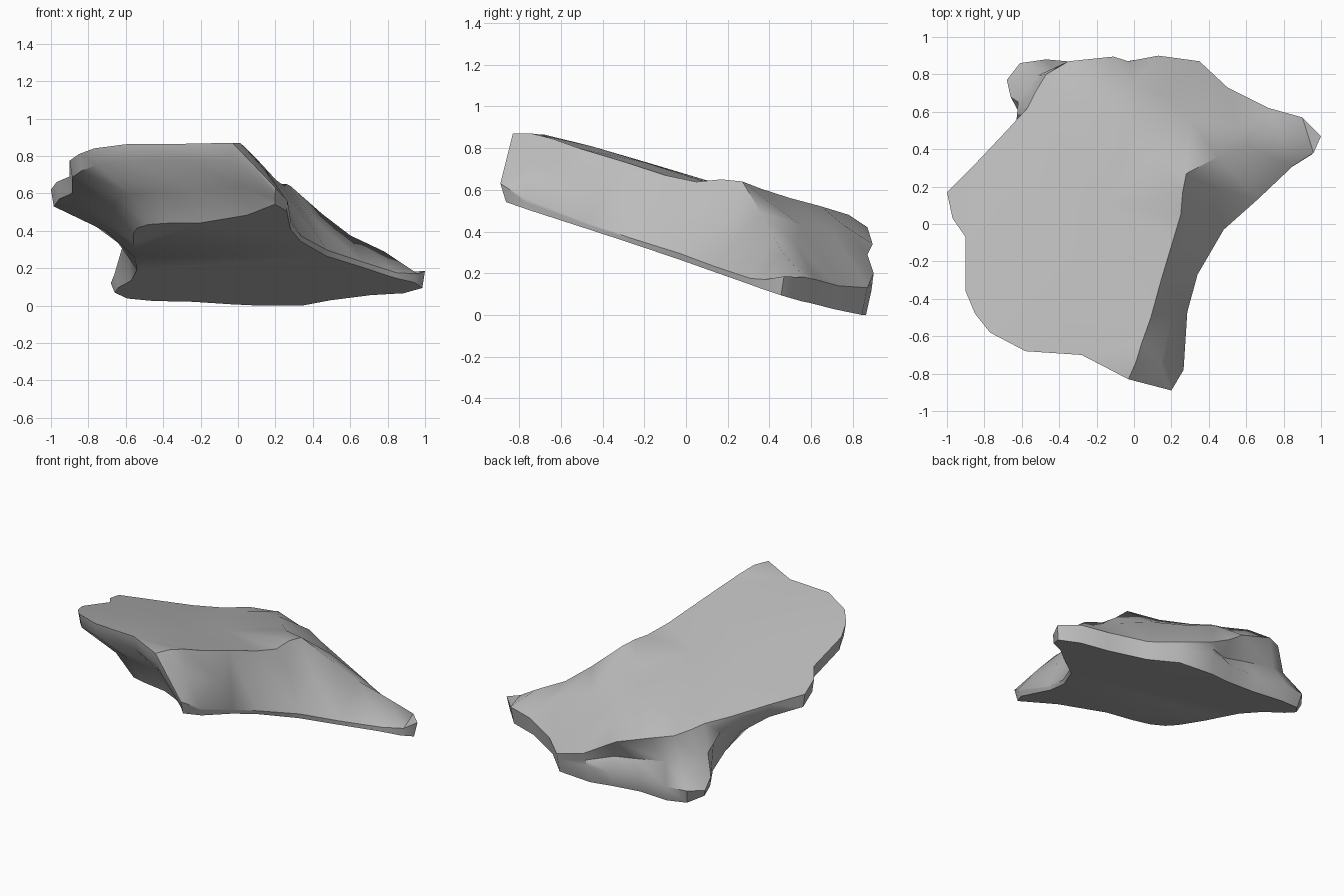
import bpy, bmesh, math
from mathutils import Vector
from mathutils.geometry import delaunay_2d_cdt

if "Cube" in bpy.data.objects:
    bpy.data.objects.remove(bpy.data.objects["Cube"])

# One flat stone colour
stone = bpy.data.materials.new("stone_grey")
stone.diffuse_color = (0.5, 0.5, 0.5, 1)
stone.use_nodes = True
stone.node_tree.nodes["Principled BSDF"].inputs["Base Color"].default_value = stone.diffuse_color


def base(x, y):
    """Tilted flat underside of the slab."""
    tilt = 0.05 * min(x, .28) + 0.03 * max(x - .28, 0)
    return Vector((x, y, max(0.0, 0.275 - 0.32 * y - tilt)))


# Thin right edge, from the front tip round the right tip: rim points
right_edge = [
    (.20, -.89, .63), (.265, -.78, .56), (.285, -.47, .44), (.34, -.27, .37),
    (.48, -.03, .295), (.66, .13, .235), (.85, .31, .175), (.96, .38, .17),
    (1.0, .47, .185), (.90, .57, .18), (.72, .62, .17), (.50, .73, .14),
    (.35, .87, .13)]

# Undercut back edge: rim point, then top of the foot below it
back_edge = [
    (.13, .90, .20, .11, .89, .12), (-.03, .87, .29, -.04, .87, .11),
    (-.11, .895, .34, -.25, .86, .12), (-.35, .87, .42, -.47, .88, .13),
    (-.47, .80, .44, -.61, .86, .13), (-.53, .70, .46, -.68, .77, .12),
    (-.57, .62, .48, -.66, .68, .17), (-.68, .50, .51, -.59, .55, .33)]

# Overhanging left and front edge: rim point, then underside corner
left_edge = [
    (-.85, .32, .57, -.54, .35), (-1.0, .17, .62, -.55, .15),
    (-.97, .03, .66, -.56, .01), (-.90, -.07, .69, -.56, -.10),
    (-.90, -.36, .775, -.56, -.25), (-.85, -.48, .81, -.54, -.35),
    (-.77, -.58, .84, -.48, -.42), (-.58, -.68, .865, -.37, -.46),
    (-.28, -.70, .865, -.20, -.49), (-.03, -.83, .87, .05, -.66)]

# Each column runs rim, notch, low, base
columns = []
for x, y, z in right_edge:
    rim, low = Vector((x, y, z)), base(x * .985, y * .97)
    columns.append([rim, rim.lerp(low, .33), rim.lerp(low, .66), low])
for i, (x, y, z, u, v, w) in enumerate(back_edge):
    rim, low = Vector((x, y, z)), Vector((u, v, w))
    notch = rim.lerp(low, .55)
    if 0 < i < 6:
        notch += Vector((.03 if i > 3 else 0, -.06 if i < 4 else -.04, 0))
    columns.append([rim, notch, low, base(u * .97, v * .97)])
for x, y, z, u, v in left_edge:
    rim, bot = Vector((x, y, z)), base(u, v)
    low = Vector((x * .985, y * .985, z - .09))
    belly = low.lerp(bot, .66)
    belly.z = low.lerp(bot, .5).z
    columns.append([rim, low, belly, bot])

# Height points of the top: crest, ridges and gentle slopes
top_points = [
    (.01, -.74, .87), (.04, -.64, .845), (.09, -.5, .795), (.145, -.3, .735),
    (.205, -.1, .67), (.25, .05, .638), (.26, .17, .65), (.28, .27, .64),
    (.45, .36, .49), (.6, .42, .375), (.78, .47, .29), (.1, .36, .605),
    (-.02, .5, .56), (-.15, .65, .52), (-.25, .78, .48), (-.4, -.45, .808),
    (-.5, .1, .645), (-.35, .4, .555), (-.15, .1, .637), (-.4, .65, .49),
    (.3, .55, .43), (.14, .7, .40), (.55, .53, .34), (.33, .06, .52),
    (.42, .2, .45), (-.6, -.2, .735), (-.2, -.2, .732), (.26, -.2, .56),
    (.2, -.5, .635), (.14, -.74, .73), (0, .75, .435)]

count = len(columns)
flat = [Vector(c[0]) for c in columns] + [Vector(p) for p in top_points]
loop = [(i, (i + 1) % count) for i in range(count)]
_, _, tris, origin, _, _ = delaunay_2d_cdt(
    [p.to_2d() for p in flat], loop, [], 1, 1e-5)

bm = bmesh.new()
top_verts = [bm.verts.new(p) for p in flat]
rings = [top_verts[:count]]
for level in (1, 2, 3):
    rings.append([bm.verts.new(c[level]) for c in columns])

# Top surface
for tri in tris:
    bm.faces.new([top_verts[origin[i][0]] for i in tri])
# Side walls
for upper, lower in zip(rings, rings[1:]):
    for a, b in loop:
        bm.faces.new((upper[a], lower[a], lower[b], upper[b]))
# Underside
bm.faces.new(rings[-1][::-1])
bmesh.ops.triangulate(bm, faces=[f for f in bm.faces if len(f.verts) > 4])
bmesh.ops.recalc_face_normals(bm, faces=bm.faces)

mesh = bpy.data.meshes.new("rock_slab")
bm.to_mesh(mesh)
bm.free()
mesh.materials.append(stone)
rock = bpy.data.objects.new("rock_slab", mesh)
bpy.context.collection.objects.link(rock)
bpy.context.view_layer.objects.active = rock
rock.select_set(True)
bpy.ops.object.shade_smooth_by_angle(angle=math.radians(42))
